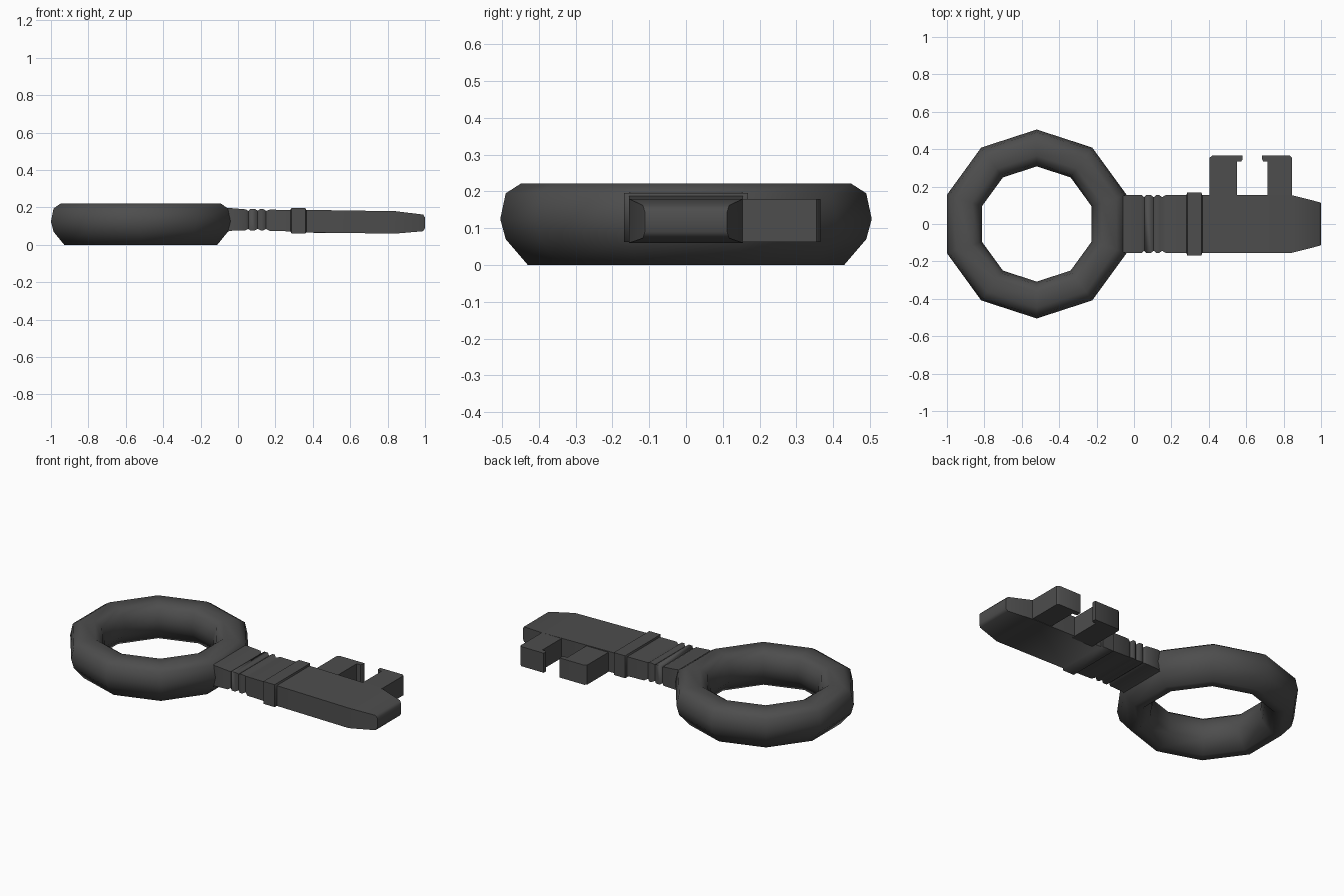
import bpy, bmesh, math

if "Cube" in bpy.data.objects:
    bpy.data.objects.remove(bpy.data.objects["Cube"])

steel = bpy.data.materials.new("dark grey metal")
steel.diffuse_color = (0.075, 0.075, 0.075, 1)
steel.use_nodes = True
steel.node_tree.nodes["Principled BSDF"].inputs["Base Color"].default_value = steel.diffuse_color


def make(name, verts, faces):
    mesh = bpy.data.meshes.new(name)
    mesh.from_pydata(verts, [], faces)
    bm = bmesh.new()
    bm.from_mesh(mesh)
    bmesh.ops.recalc_face_normals(bm, faces=bm.faces)
    bm.to_mesh(mesh)
    bm.free()
    mesh.materials.append(steel)
    mesh.shade_smooth()
    ob = bpy.data.objects.new(name, mesh)
    bpy.context.collection.objects.link(ob)
    return ob


# Ten-sided ring handle: (radius, z) section swept round
section = [(0.43, 0.0), (0.49, 0.07), (0.505, 0.125), (0.49, 0.195), (0.448, 0.222),
           (0.365, 0.222), (0.325, 0.195), (0.308, 0.125), (0.32, 0.07), (0.375, 0.0)]
sides, n = 10, len(section)
verts, faces = [], []
for i in range(sides):
    a = math.radians(90 + 36 * i)
    verts += [(-0.52 + r * math.cos(a), r * math.sin(a), z) for r, z in section]
    for j in range(n):
        k, m = (i + 1) % sides, (j + 1) % n
        faces.append((i * n + j, k * n + j, k * n + m, i * n + m))
make("ring_handle", verts, faces)

# Shaft with grooves, collar and tapered blade: (x, half width, bottom, top)
stations = [(-0.12, 0.13, 0.03, 0.2), (-0.045, 0.155, 0.075, 0.197),
            (0.04, 0.155, 0.078, 0.19), (0.055, 0.143, 0.085, 0.182),
            (0.065, 0.155, 0.078, 0.192), (0.09, 0.155, 0.078, 0.192),
            (0.105, 0.143, 0.085, 0.182), (0.12, 0.155, 0.078, 0.192),
            (0.135, 0.155, 0.078, 0.192), (0.15, 0.143, 0.085, 0.182),
            (0.17, 0.155, 0.075, 0.188), (0.28, 0.155, 0.072, 0.187),
            (0.285, 0.168, 0.062, 0.196), (0.36, 0.168, 0.062, 0.196),
            (0.365, 0.155, 0.066, 0.187), (0.84, 0.155, 0.06, 0.18),
            (0.99, 0.117, 0.073, 0.162), (1.0, 0.112, 0.09, 0.145)]
verts, faces = [], []
for i, (x, w, b, t) in enumerate(stations):
    verts += [(x, -w, b), (x, w, b), (x, w, t), (x, -w, t)]
    if i:
        for j in range(4):
            m = (j + 1) % 4
            faces.append((4 * i - 4 + j, 4 * i - 4 + m, 4 * i + m, 4 * i + j))
last = 4 * len(stations) - 4
faces += [(0, 1, 2, 3), (last, last + 1, last + 2, last + 3)]
shaft = make("shaft_and_blade", verts, faces)
bpy.context.view_layer.objects.active = shaft
shaft.select_set(True)
bpy.ops.object.shade_smooth_by_angle(angle=math.radians(60))


# Two hooked teeth facing each other
def tooth(name, x0, direction, stem, head):
    p = [(0, 0.13), (stem, 0.13), (stem, 0.335), (head - 0.006, 0.335),
         (head, 0.345), (head, 0.365), (0.012, 0.365), (0, 0.355)]
    k = len(p)
    vs = [(x0 + direction * x, y, z) for z in (0.063, 0.18) for x, y in p]
    fs = [tuple(range(k)), tuple(range(k, 2 * k))]
    fs += [(i, (i + 1) % k, k + (i + 1) % k, k + i) for i in range(k)]
    ob = make(name, vs, fs)
    bpy.ops.object.select_all(action='DESELECT')
    bpy.context.view_layer.objects.active = ob
    ob.select_set(True)
    bpy.ops.object.shade_smooth_by_angle(angle=math.radians(50))


tooth("inner_tooth", 0.405, 1, 0.145, 0.175)
tooth("outer_tooth", 0.845, -1, 0.13, 0.16)
